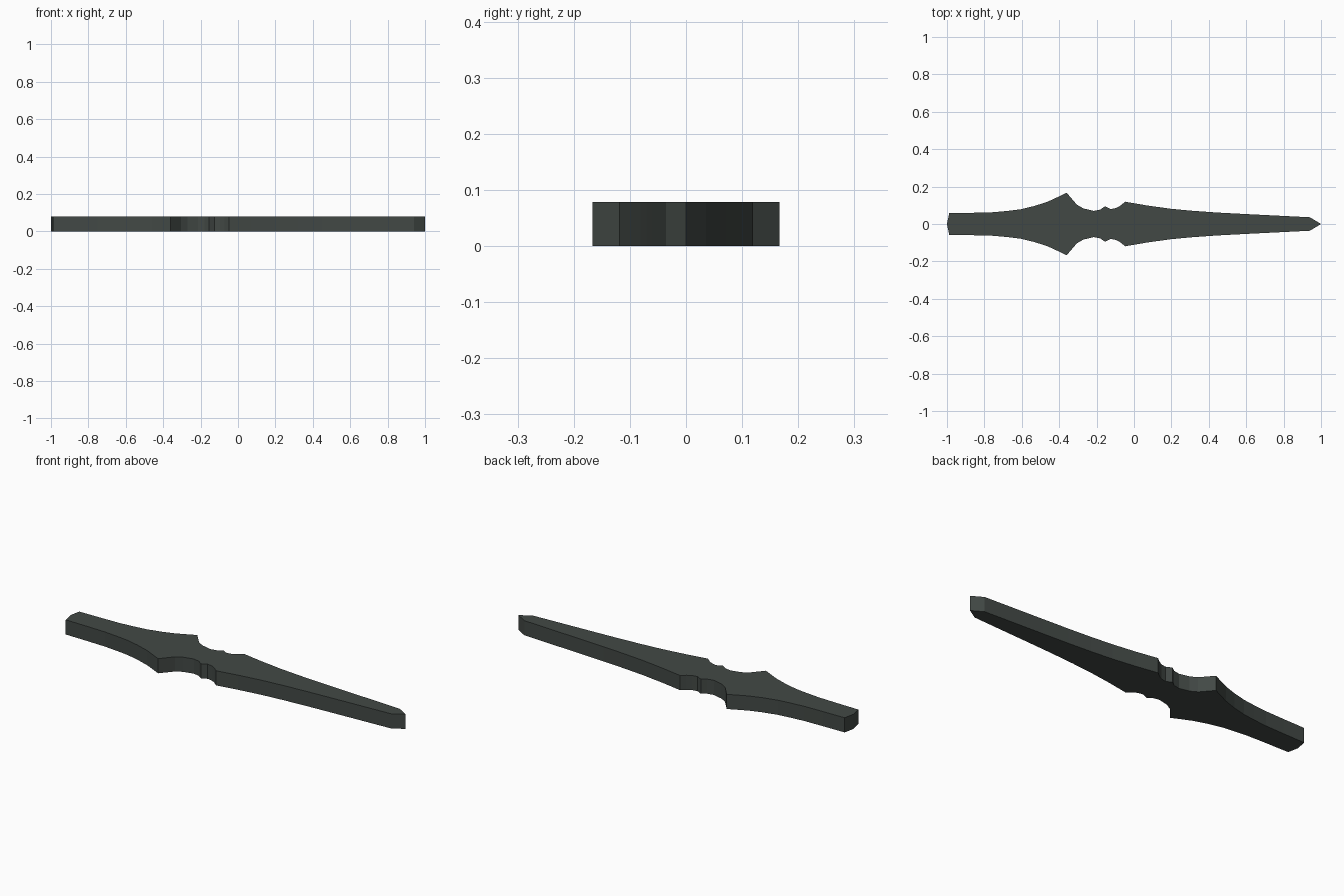
import bpy, bmesh
from mathutils import Vector

if "Cube" in bpy.data.objects:
    bpy.data.objects.remove(bpy.data.objects["Cube"])

THICKNESS = 0.079

# Half outline seen from above: (x, half width), from blunt end to pointed end
HALF = [(-1.0, 0.0), (-0.988, 0.058), (-0.86, 0.06), (-0.75, 0.063), (-0.675, 0.07),
        (-0.604, 0.079), (-0.53, 0.097), (-0.46, 0.120), (-0.41, 0.143), (-0.36, 0.167),
        (-0.305, 0.103), (-0.27, 0.083), (-0.215, 0.070), (-0.18, 0.077),
        (-0.155, 0.095), (-0.125, 0.080), (-0.096, 0.085), (-0.073, 0.098),
        (-0.047, 0.119), (0.07, 0.099), (0.2, 0.081), (0.32, 0.070), (0.45, 0.061),
        (0.6, 0.053), (0.78, 0.044), (0.94, 0.036), (1.0, 0.0)]

# Single flat colour
mat = bpy.data.materials.new("dark grey green")
mat.diffuse_color = (0.055, 0.066, 0.060, 1.0)
mat.use_nodes = True
mat.node_tree.nodes["Principled BSDF"].inputs["Base Color"].default_value = mat.diffuse_color

# Closed outline mirrored across the centre line, then extruded upward
outline = HALF + [(x, -y) for x, y in reversed(HALF[1:-1])]
bm = bmesh.new()
base = bm.faces.new([bm.verts.new((x, y, 0)) for x, y in outline])
up = bmesh.ops.extrude_face_region(bm, geom=[base], use_keep_orig=True)
top = [g for g in up["geom"] if isinstance(g, bmesh.types.BMVert)]
bmesh.ops.translate(bm, verts=top, vec=Vector((0, 0, THICKNESS)))
bmesh.ops.recalc_face_normals(bm, faces=bm.faces[:])

mesh = bpy.data.meshes.new("shaped_blade")
bm.to_mesh(mesh)
bm.free()
mesh.materials.append(mat)
blade = bpy.data.objects.new("shaped_blade", mesh)
bpy.context.collection.objects.link(blade)
